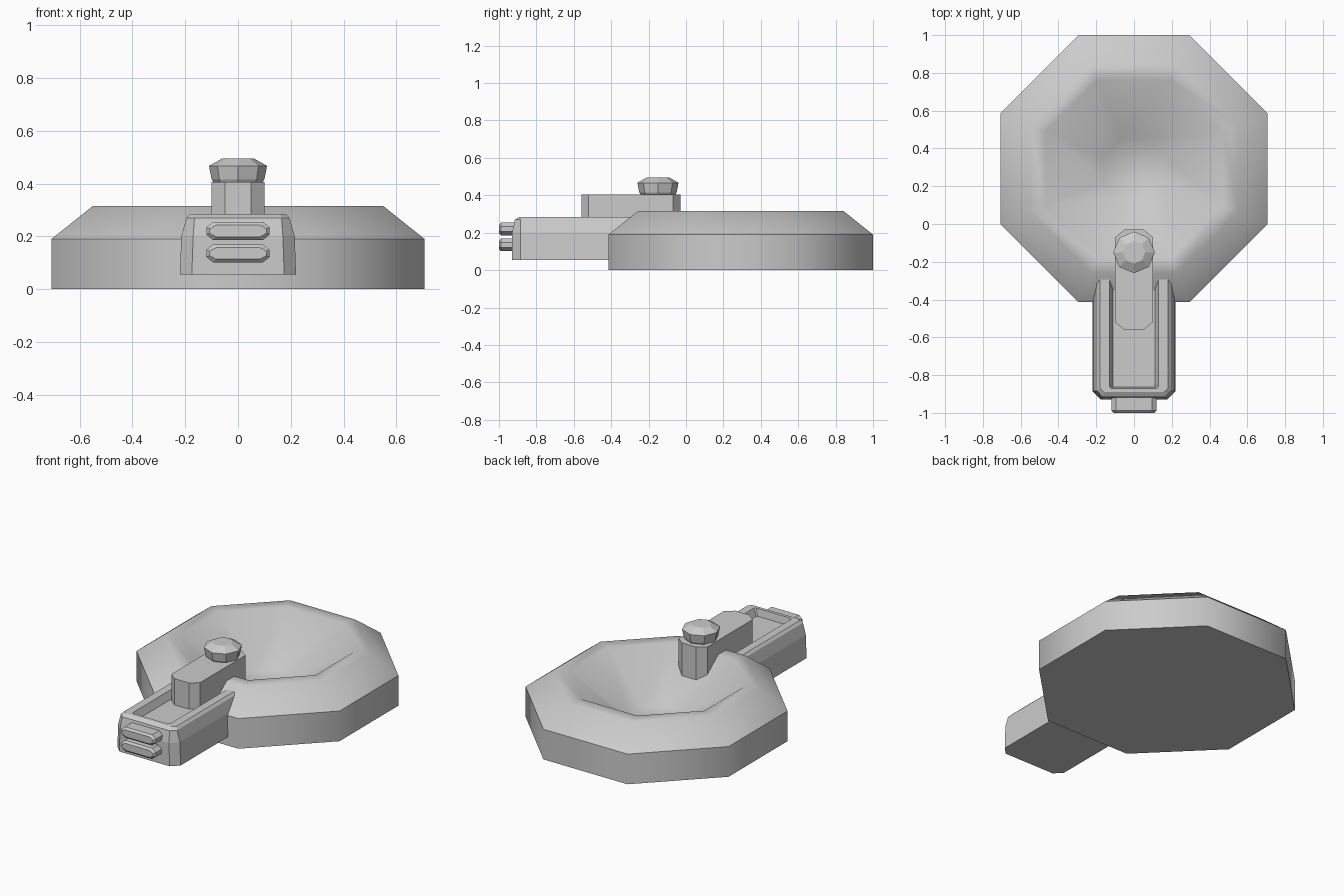
import bpy, bmesh, math

if "Cube" in bpy.data.objects:
    bpy.data.objects.remove(bpy.data.objects["Cube"])

gray = bpy.data.materials.new("light_gray")
gray.use_nodes = True
gray.diffuse_color = (0.6, 0.6, 0.6, 1)
gray.node_tree.nodes["Principled BSDF"].inputs["Base Color"].default_value = (0.6, 0.6, 0.6, 1)


def loft(name, rings, smooth=None):
    """Skin a stack of equal-length point rings and cap both ends."""
    bm = bmesh.new()
    loops = [[bm.verts.new(p) for p in ring] for ring in rings]
    n = len(loops[0])
    for a, b in zip(loops, loops[1:]):
        for i in range(n):
            j = (i + 1) % n
            bm.faces.new((a[i], a[j], b[j], b[i]))
    bm.faces.new(loops[0][::-1])
    bm.faces.new(loops[-1])
    bmesh.ops.recalc_face_normals(bm, faces=bm.faces)
    mesh = bpy.data.meshes.new(name)
    bm.to_mesh(mesh)
    bm.free()
    mesh.materials.append(gray)
    obj = bpy.data.objects.new(name, mesh)
    bpy.context.collection.objects.link(obj)
    if smooth:
        bpy.ops.object.select_all(action='DESELECT')
        obj.select_set(True)
        bpy.context.view_layer.objects.active = obj
        bpy.ops.object.shade_smooth_by_angle(angle=math.radians(smooth))
    return obj


def octagon(radius, y, z, turn):
    return [(radius * math.cos(math.radians(45 * i + turn)),
             y + radius * math.sin(math.radians(45 * i + turn)), z) for i in range(8)]


def chamfered(w, y0, y1, z, cx, cy):
    """Rectangle in plan with its four corners cut."""
    half = [(w - cx, y0), (w, y0 + cy), (w, y1 - cy), (w - cx, y1)]
    return [(x, y, z) for x, y in half] + [(-x, y, z) for x, y in reversed(half)]


# Basin: wall, sloped shoulder, flat rim and sunken bowl (apothem, height)
profile = [(0.707, 0), (0.707, 0.19), (0.55, 0.315), (0.47, 0.315), (0.16, 0.07)]
loft("basin", [octagon(a / math.cos(math.pi / 8), 0.293, z, 22.5) for a, z in profile], 50)


# Tray: rounded nose with a shallow channel (half width, nose y, height, corner cut)
def tray_ring(w, nose, z, cut):
    half = [(w - cut, nose), (w, nose + cut), (w, -0.25)]
    return [(x, y, z) for x, y in half] + [(-x, y, z) for x, y in reversed(half)]


loft("tray", [tray_ring(*r) for r in [
    (0.22, -0.93, 0.055, 0.045), (0.215, -0.93, 0.2, 0.045),
    (0.195, -0.915, 0.27, 0.03), (0.18, -0.89, 0.285, 0.02),
    (0.13, -0.87, 0.285, 0.01), (0.11, -0.862, 0.24, 0.005)]])

# Spout block reaching from the tray into the bowl
loft("spout_block", [chamfered(0.1, -0.56, -0.03, z, 0.05, 0.04) for z in (0.13, 0.405)])

# Faceted knob
loft("knob", [octagon(r, -0.15, z, 0) for r, z in
              [(0.09, 0.4), (0.1, 0.415), (0.11, 0.467), (0.06, 0.495)]])


# Two pill-shaped buttons on the nose
def pill(w, h, y, z):
    half = [(w - 0.025, -h), (w, -h * 0.4), (w, h * 0.4), (w - 0.025, h)]
    return [(x, y, z + dz) for x, dz in half] + [(-x, y, z + dz) for x, dz in reversed(half)]


for side, z in (("upper", 0.22), ("lower", 0.135)):
    loft(side + "_button", [pill(0.12, 0.034, -0.91, z), pill(0.12, 0.034, -0.988, z),
                            pill(0.108, 0.022, -1.0, z)])
